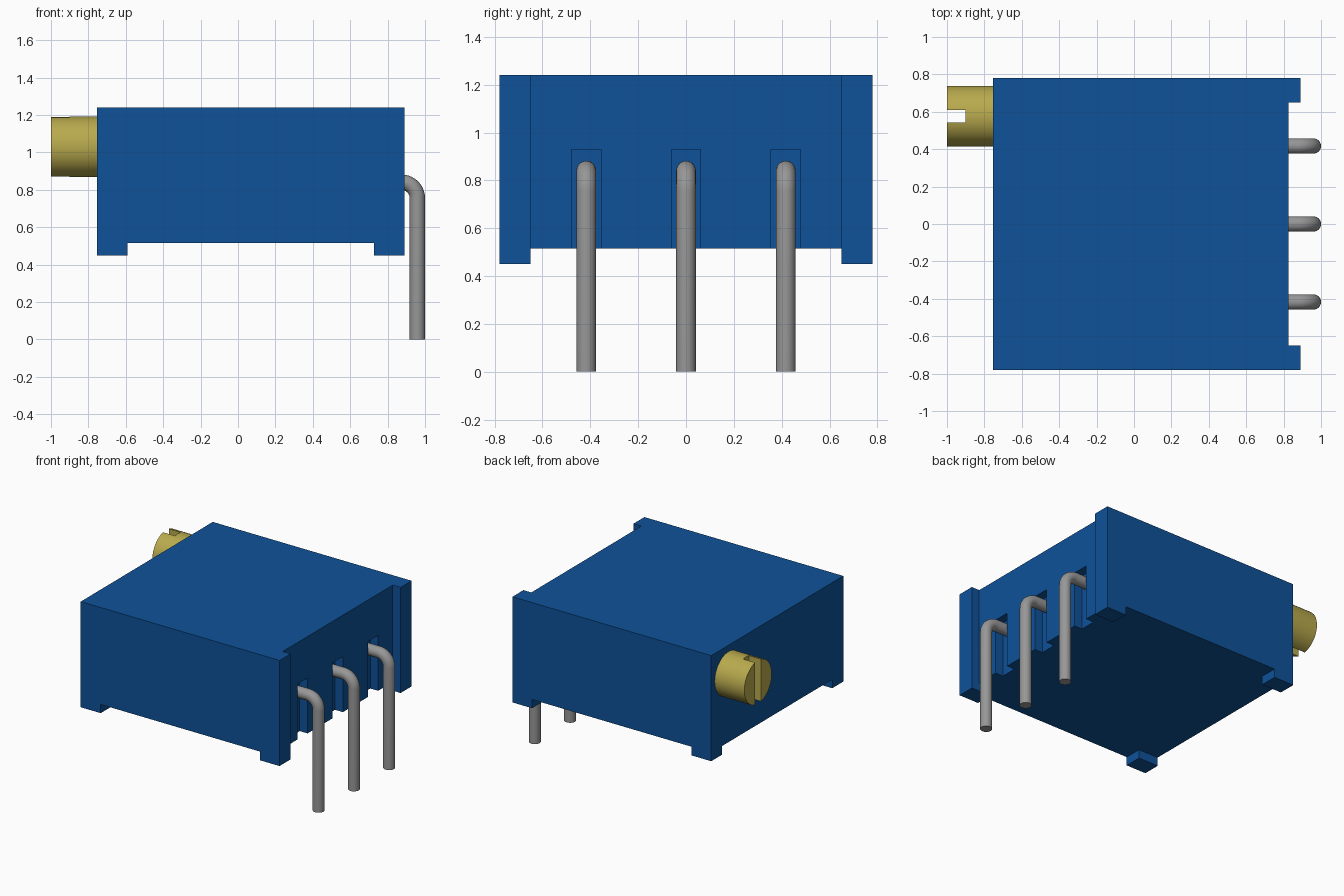
import bpy, bmesh, math
from mathutils import Matrix, Vector

cube = bpy.data.objects.get("Cube")
if cube:
    bpy.data.objects.remove(cube, do_unlink=True)


def make_material(name, rgb):
    mat = bpy.data.materials.new(name)
    mat.use_nodes = True
    mat.diffuse_color = (*rgb, 1)
    bsdf = mat.node_tree.nodes["Principled BSDF"]
    bsdf.inputs["Base Color"].default_value = (*rgb, 1)
    return mat


BLUE = make_material("blue plastic", (0.0045, 0.084, 0.32))
BRASS = make_material("brass", (0.48, 0.40, 0.075))
STEEL = make_material("grey metal", (0.31, 0.31, 0.31))


def add_object(name, bm, mat):
    bmesh.ops.recalc_face_normals(bm, faces=bm.faces)
    mesh = bpy.data.meshes.new(name)
    bm.to_mesh(mesh)
    bm.free()
    mesh.materials.append(mat)
    obj = bpy.data.objects.new(name, mesh)
    bpy.context.collection.objects.link(obj)
    return obj


def prism(name, outline, z0, z1, mat):
    """Extrude a plan outline from z0 up to z1."""
    bm = bmesh.new()
    face = bm.faces.new([bm.verts.new((x, y, z0)) for x, y in outline])
    top = bmesh.ops.extrude_face_region(bm, geom=[face])["geom"]
    verts = [v for v in top if isinstance(v, bmesh.types.BMVert)]
    bmesh.ops.translate(bm, verts=verts, vec=(0, 0, z1 - z0))
    return add_object(name, bm, mat)


def box(name, x0, x1, y0, y1, z0, z1, mat):
    return prism(name, [(x0, y0), (x1, y0), (x1, y1), (x0, y1)], z0, z1, mat)


def select_only(obj):
    bpy.ops.object.select_all(action='DESELECT')
    obj.select_set(True)
    bpy.context.view_layer.objects.active = obj


def cut(obj, cutter):
    mod = obj.modifiers.new("cut", 'BOOLEAN')
    mod.operation = 'DIFFERENCE'
    mod.solver = 'EXACT'
    mod.object = cutter
    select_only(obj)
    bpy.ops.object.modifier_apply(modifier=mod.name)
    bpy.data.objects.remove(cutter, do_unlink=True)


def smooth(obj):
    select_only(obj)
    bpy.ops.object.shade_smooth_by_angle(angle=math.radians(35))


LEFT, RIGHT, RECESS = -0.755, 0.89, 0.825
DEPTH, RIB = 0.78, 0.65
FOOT_Z, BASE_Z, TOP_Z = 0.45, 0.515, 1.24
PIN_ROWS = (-0.417, 0.0, 0.417)

# Housing with a recessed pin side between two corner ribs
housing = prism("housing", [
    (LEFT, -DEPTH), (RIGHT, -DEPTH), (RIGHT, -RIB), (RECESS, -RIB),
    (RECESS, RIB), (RIGHT, RIB), (RIGHT, DEPTH), (LEFT, DEPTH)],
    BASE_Z, TOP_Z, BLUE)

# Slots where the pins leave the housing
for y in PIN_ROWS:
    cut(housing, box("slot_cutter", 0.76, 0.87, y - 0.061, y + 0.061,
                     0.40, 0.93, BLUE))

# Four corner feet
for side, y0, y1 in (("front", -DEPTH, -RIB), ("back", RIB, DEPTH)):
    box(side + "_right_foot", LEFT, -0.59, y0, y1, FOOT_Z, BASE_Z, BLUE)
    box(side + "_left_foot", 0.727, RIGHT, y0, y1, FOOT_Z, BASE_Z, BLUE)

# Adjustment screw with a vertical driver slot
bm = bmesh.new()
bmesh.ops.create_cone(
    bm, cap_ends=True, segments=48, radius1=0.162, radius2=0.162, depth=0.26,
    matrix=Matrix.Translation((-0.87, 0.577, 1.03)) @ Matrix.Rotation(math.pi / 2, 4, 'Y'))
screw = add_object("adjustment_screw", bm, BRASS)
cut(screw, box("driver_cutter", -1.1, -0.90, 0.542, 0.61, 0.8, 1.3, BRASS))
smooth(screw)

# Bent round pins: straight out of the housing, a quarter bend, straight down
PIN_R, PIN_X, PIN_Z, BEND = 0.041, 0.959, 0.841, 0.085
path = [(0.74, PIN_Z)]
for i in range(11):
    a = math.pi / 2 * (1 - i / 10)
    path.append((PIN_X - BEND + BEND * math.cos(a),
                 PIN_Z - BEND + BEND * math.sin(a)))
path.append((PIN_X, 0.0))

for label, y in zip(("front", "middle", "back"), PIN_ROWS):
    bm = bmesh.new()
    rings = []
    for i, (x, z) in enumerate(path):
        # Sweep a circle square to the path direction
        a, b = path[max(i - 1, 0)], path[min(i + 1, len(path) - 1)]
        along = Vector((b[0] - a[0], 0, b[1] - a[1])).normalized()
        if i in (1, 11):
            along = Vector((1, 0, 0)) if i == 1 else Vector((0, 0, -1))
        across = Vector((0, 1, 0))
        up = along.cross(across)
        ring = []
        for k in range(24):
            t = math.tau * k / 24
            ring.append(bm.verts.new(Vector((x, y, z)) + PIN_R *
                                     (across * math.cos(t) + up * math.sin(t))))
        rings.append(ring)
    for r0, r1 in zip(rings, rings[1:]):
        for k in range(24):
            n = (k + 1) % 24
            bm.faces.new((r0[k], r0[n], r1[n], r1[k]))
    bm.faces.new(rings[0])
    bm.faces.new(rings[-1])
    smooth(add_object(label + "_pin", bm, STEEL))
